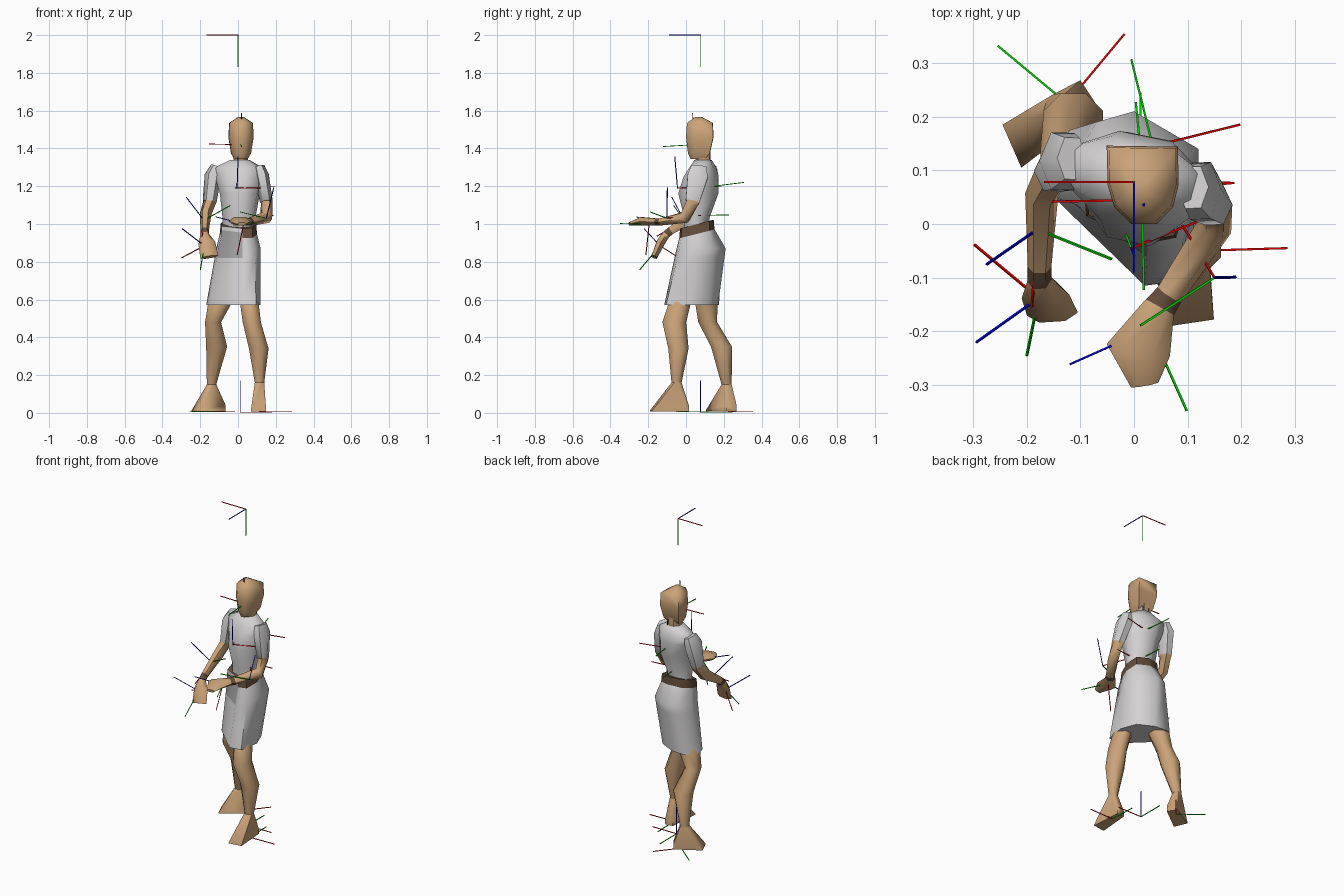
import bpy, bmesh, math
from mathutils import Vector

if "Cube" in bpy.data.objects:
    bpy.data.objects.remove(bpy.data.objects["Cube"])


def material(name, rgb):
    m = bpy.data.materials.new(name)
    m.diffuse_color = (*rgb, 1)
    m.use_nodes = True
    m.node_tree.nodes["Principled BSDF"].inputs["Base Color"].default_value = m.diffuse_color
    return m


SKIN = material("skin tan", (0.60, 0.37, 0.19))
CLOTH = material("pale cloth", (0.65, 0.635, 0.635))
PANEL = material("grey panel", (0.37, 0.36, 0.36))
LEATHER = material("brown leather", (0.13, 0.075, 0.045))
RED = material("red axis", (0.75, 0.0, 0.0))
GREEN = material("green axis", (0.0, 0.65, 0.0))
BLUE = material("blue axis", (0.0, 0.0, 0.6))


def finish(name, bm, mats, smooth=45):
    bmesh.ops.recalc_face_normals(bm, faces=bm.faces)
    me = bpy.data.meshes.new(name)
    bm.to_mesh(me)
    bm.free()
    for m in mats:
        me.materials.append(m)
    ob = bpy.data.objects.new(name, me)
    bpy.context.collection.objects.link(ob)
    if smooth:
        bpy.ops.object.select_all(action='DESELECT')
        bpy.context.view_layer.objects.active = ob
        ob.select_set(True)
        bpy.ops.object.shade_smooth_by_angle(angle=math.radians(smooth))
    return ob


def skin_rings(name, rings, mats, rule=lambda seg, col: 0, smooth=45):
    """Bridge rings of points; rule(segment, column) picks the material."""
    bm = bmesh.new()
    vs = [[bm.verts.new(p) for p in r] for r in rings]
    n = len(rings[0])
    for s in range(len(vs) - 1):
        for c in range(n):
            d = (c + 1) % n
            f = bm.faces.new((vs[s][c], vs[s][d], vs[s + 1][d], vs[s + 1][c]))
            f.material_index = rule(s, c)
    bm.faces.new(vs[0]).material_index = rule(0, 1)
    bm.faces.new(vs[-1]).material_index = rule(len(vs) - 2, 1)
    return finish(name, bm, mats, smooth)


def flat_ring(x, y, z, rx, ry, yaw=0.0, n=8):
    """Horizontal oval turned by yaw."""
    pts = []
    for i in range(n):
        a = 2 * math.pi * (i + 0.5) / n
        u, v = rx * math.cos(a), ry * math.sin(a)
        pts.append((x + u * math.cos(yaw) - v * math.sin(yaw),
                    y + u * math.sin(yaw) + v * math.cos(yaw), z))
    return pts


def limb_rings(path, side, n=6):
    """Rings square to a path of (point, half width, half thickness)."""
    out = []
    for i, (p, w, t) in enumerate(path):
        a = Vector(path[max(i - 1, 0)][0])
        b = Vector(path[min(i + 1, len(path) - 1)][0])
        d = (b - a).normalized()
        u = Vector(side)
        u = (u - d * u.dot(d)).normalized()
        v = d.cross(u)
        out.append([Vector(p) + u * w * math.cos(2 * math.pi * k / n)
                    + v * t * math.sin(2 * math.pi * k / n) for k in range(n)])
    return out


# Head: square at the back, narrowing to the face
plan = [(-.066, .074), (.067, .072), (.068, .0), (.058, -.040), (.028, -.072),
        (-.020, -.072), (-.052, -.040), (-.064, .0)]
levels = [(1.345, .55, .063), (1.375, .80, .068), (1.46, 1, .072), (1.535, .94, .073), (1.566, .25, .066)]
skin_rings("head", [[(.015 + x * k, cy + y * k, z) for x, y in plan] for z, k, cy in levels], [SKIN], smooth=60)
skin_rings("neck", [flat_ring(.015, .09, z, .042, .042) for z in (1.29, 1.40)], [SKIN])

# Shirt body, shoulders turned slightly
body = [(.005, .06, .95, .090, .072, -.3), (.005, .058, 1.03, .090, .064, -.25),
        (.01, .065, 1.16, .108, .108, -.2), (.005, .080, 1.25, .132, .092, -.2),
        (.0, .090, 1.295, .142, .070, -.2), (.01, .090, 1.338, .055, .048, -.1)]
skin_rings("shirt", [flat_ring(*r) for r in body], [CLOTH], smooth=70)

# Skirt with a grey front panel; the hips are turned to the left foot
hem = [(-.15, .05), (.02, -.115), (.095, -.105), (.118, .02), (.08, .12), (-.02, .17), (-.12, .175), (-.168, .10)]
hip = [(-.105, .035), (.025, -.05), (.09, -.035), (.12, .05), (.12, .14), (0, .21), (-.07, .19), (-.115, .11)]
top = [(-.088, .015), (.025, -.035), (.078, -.025), (.10, .05), (.085, .125), (.01, .15), (-.06, .14), (-.095, .08)]
mid = [tuple(h + (e - h) * .17 for h, e in zip(a, b)) for a, b in zip(hip, hem)]
waist = [(x, y, .937 + .25 * y) for x, y in top]
skirt = [[(x, y, z) for x, y in r] for r, z in ((hem, .572), (mid, .82), (hip, .87))] + [waist]
skin_rings("skirt", skirt, [CLOTH, PANEL], lambda s, c: 1 if c == 0 and s > 0 else 0, 60)

# Belt, rising to the back, with the panel carried over its front
belt = [[(.005 + (x - .005) * k, .06 + (y - .06) * k, z + h) for x, y, z in waist]
        for k, h in ((1.01, -.004), (.985, .026), (.96, .048))]
skin_rings("belt", belt, [LEATHER, PANEL, CLOTH], lambda s, c: 0 if c else 1 + s, 60)

# Arms: sleeve, forearm, wrist band, hand
arm_left = [((-.115, .122, 1.305), .030, .045), ((-.133, .117, 1.255), .044, .062),
            ((-.150, .098, 1.12), .037, .043), ((-.152, .096, 1.11), .034, .038),
            ((-.172, .055, 1.05), .031, .036), ((-.176, -.08, .965), .022, .024),
            ((-.176, -.105, .945), .023, .024), ((-.165, -.135, .90), .045, .026),
            ((-.152, -.168, .825), .048, .018)]
arm_right = [((.110, .068, 1.305), .030, .045), ((.124, .062, 1.255), .040, .062),
             ((.150, .035, 1.12), .034, .043), ((.152, .032, 1.11), .031, .038),
             ((.150, -.005, 1.035), .034, .034), ((.066, -.132, 1.012), .026, .022),
             ((.048, -.155, 1.01), .030, .022), ((.008, -.235, 1.014), .060, .026),
             ((.020, -.300, 1.0), .026, .010)]
for label, path in (("left", arm_left), ("right", arm_right)):
    skin_rings(label + "_arm", limb_rings(path, (1, 0, 0)), [SKIN, CLOTH, LEATHER],
               lambda s, c: 1 if s < 2 else 2 if s == 5 else 0, 60)

# Legs
leg_left = [(-.065, .11, .68, .035, .04), (-.098, .108, .575, .066, .063), (-.132, .115, .48, .046, .054),
            (-.113, .188, .35, .060, .060), (-.14, .215, .15, .027, .029)]
leg_right = [(.045, .01, .68, .035, .04), (.061, -.035, .575, .053, .064), (.073, -.062, .48, .052, .068),
             (.110, -.040, .34, .056, .058), (.114, -.05, .16, .027, .029)]
for label, rings in (("left", leg_left), ("right", leg_right)):
    skin_rings(label + "_leg", [flat_ring(*r) for r in rings], [SKIN], smooth=60)

# Feet: wedges from the ankle to a flat sole
feet = {"left": (leg_left[-1], [(-.10, .268), (-.065, .215)], [(-.21, .105), (-.245, .185)]),
        "right": (leg_right[-1], [(.085, .012), (.135, .015)], [(.149, -.178), (.068, -.190)])}
for label, (ankle, heel, toes) in feet.items():
    bm = bmesh.new()
    pts = flat_ring(*ankle) + [(x, y, .008) for x, y in heel + toes]
    pts += [(x, y, .04) for x, y in heel] + [(x, y, .014) for x, y in toes]
    bmesh.ops.convex_hull(bm, input=[bm.verts.new(p) for p in pts])
    finish(label + "_foot", bm, [SKIN])

# Joint markers: three thin rods each, from origin, red and green directions
markers = {
    "crown": ((0, .078, 2.0), (-1, 0, 0), (0, 0, -1)),
    "ground": ((.012, .077, .004), (1, 0, 0), (0, 1, 0)),
    "head": ((.015, .045, 1.42), (-1, -.02, .02), (0, -1, -.06)),
    "chest": ((.035, .145, 1.2), (.97, .24, 0), (-.22, .97, .12)),
    "breast": ((-.005, -.045, 1.19), (1, .4, 0), (-.4, 1, .1)),
    "waist": ((.02, .06, 1.045), (1, .1, 0), (-.1, 1, .02)),
    "left_forearm": ((-.18, -.01, 1.02), (-.06, -.85, -.5), (.75, -.3, .42)),
    "left_hand": ((-.178, -.138, .885), (-.66, .55, -.35), (-.08, -.6, -.66)),
    "right_forearm": ((.15, -.10, 1.03), (-.52, .85, .12), (-.82, -.53, .2)),
    "right_hand": ((.03, -.195, 1.0), (-.2, -.1, -.95), (.4, -.9, 0)),
    "left_ankle": ((-.125, .225, .006), (.64, .77, 0), (-.77, .64, 0)),
    "right_ankle": ((.118, -.05, .006), (1, .03, 0), (-.03, 1, 0)),
}
LENGTH, R = .168, .002
for label, (o, xd, yd) in markers.items():
    o, x, y = Vector(o), Vector(xd).normalized(), Vector(yd)
    y = (y - x * y.dot(x)).normalized()
    axes = (x, y, x.cross(y))
    bm = bmesh.new()
    for i, d in enumerate(axes):
        u, v = axes[(i + 1) % 3] * R, axes[(i + 2) % 3] * R
        ends = [[bm.verts.new(o + d * t + u * a + v * b) for a, b in ((-1, -1), (1, -1), (1, 1), (-1, 1))]
                for t in (0, LENGTH)]
        faces = [bm.faces.new(e) for e in ends]
        faces += [bm.faces.new((ends[0][k], ends[0][(k + 1) % 4], ends[1][(k + 1) % 4], ends[1][k]))
                  for k in range(4)]
        for f in faces:
            f.material_index = i
    finish(label + "_axis_marker", bm, [RED, GREEN, BLUE], None)
